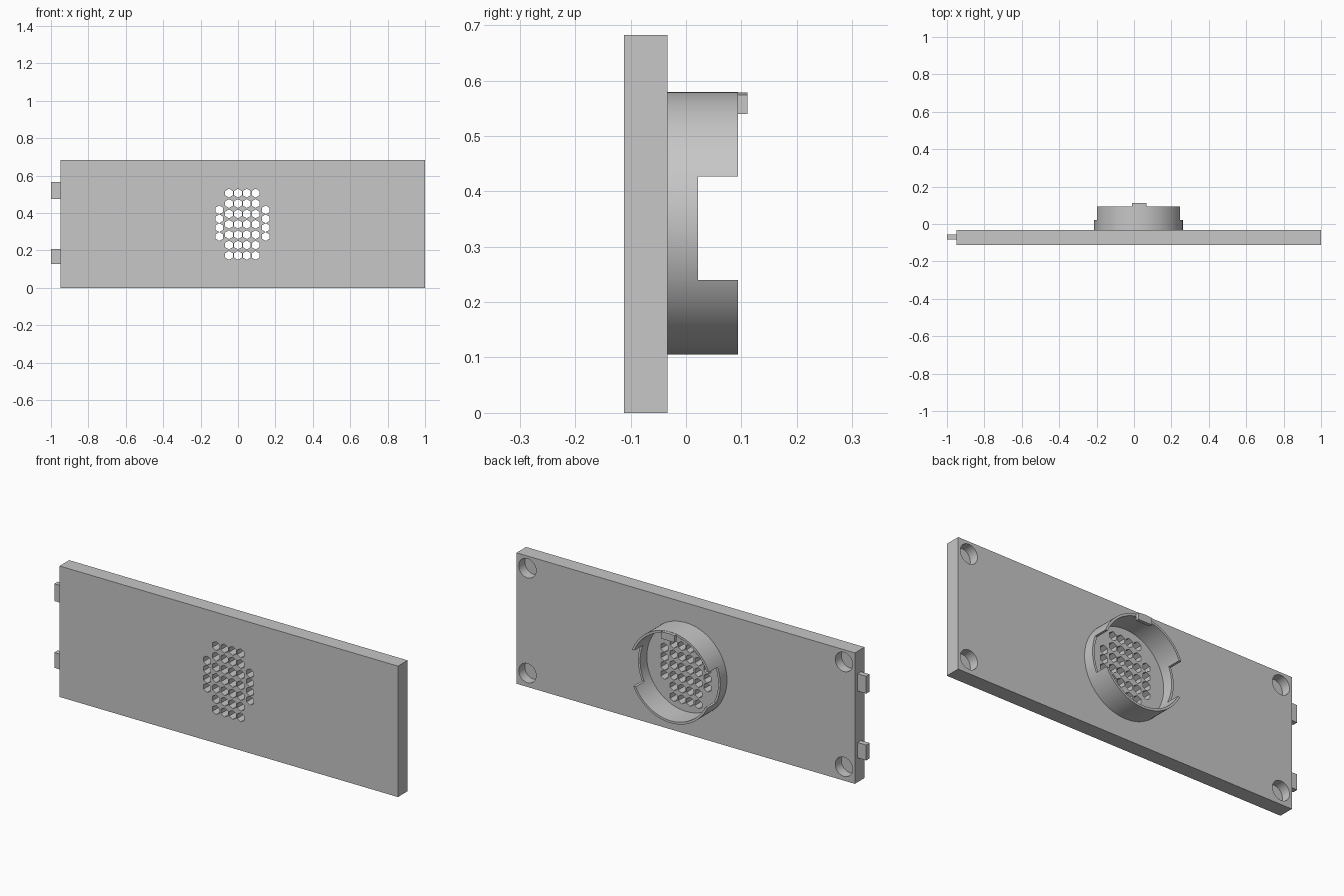
import bpy, bmesh, math
from mathutils import Vector

if "Cube" in bpy.data.objects:
    bpy.data.objects.remove(bpy.data.objects["Cube"], do_unlink=True)

# Single grey material
grey = bpy.data.materials.new("light grey")
grey.use_nodes = True
grey.diffuse_color = (0.57, 0.57, 0.57, 1)
grey.node_tree.nodes["Principled BSDF"].inputs["Base Color"].default_value = (0.57, 0.57, 0.57, 1)

FRONT, BACK = -0.112, -0.033          # plate faces along y
RING_X, RING_Z, RING_R, WALL = 0.024, 0.342, 0.237, 0.012
RIM, LOW_RIM = 0.094, 0.022           # ring heights along y


def prism(bm, points, y0, y1):
    """Extrude an (x, z) outline from y0 to y1."""
    face = bm.faces.new([bm.verts.new((x, y0, z)) for x, z in points])
    out = bmesh.ops.extrude_face_region(bm, geom=[face])
    moved = [v for v in out["geom"] if isinstance(v, bmesh.types.BMVert)]
    bmesh.ops.translate(bm, verts=moved, vec=Vector((0, y1 - y0, 0)))


def rect(x0, x1, z0, z1):
    return [(x0, z0), (x1, z0), (x1, z1), (x0, z1)]


def circle(x, z, r, n, turn=0.0):
    return [(x + r * math.cos(turn + math.tau * i / n),
             z + r * math.sin(turn + math.tau * i / n)) for i in range(n)]


def build(name, prisms):
    """Make one object from a list of (outline, y0, y1)."""
    bm = bmesh.new()
    for points, y0, y1 in prisms:
        prism(bm, points, y0, y1)
    bmesh.ops.recalc_face_normals(bm, faces=bm.faces)
    mesh = bpy.data.meshes.new(name)
    bm.to_mesh(mesh)
    bm.free()
    mesh.materials.append(grey)
    ob = bpy.data.objects.new(name, mesh)
    bpy.context.collection.objects.link(ob)
    return ob


def activate(ob):
    bpy.ops.object.select_all(action='DESELECT')
    ob.select_set(True)
    bpy.context.view_layer.objects.active = ob


def cut(ob, prisms):
    """Subtract prisms from an object and discard the cutter."""
    cutter = build("cutter", prisms)
    cutter.hide_render = True
    mod = ob.modifiers.new("cut", 'BOOLEAN')
    mod.operation, mod.solver, mod.object = 'DIFFERENCE', 'EXACT', cutter
    activate(ob)
    bpy.ops.object.modifier_apply(modifier=mod.name)
    bpy.data.objects.remove(cutter, do_unlink=True)


def smooth(ob):
    activate(ob)
    bpy.ops.object.shade_smooth_by_angle(angle=math.radians(30))


# Panel with hexagonal grille and blind corner holes
plate = build("plate", [(rect(-0.95, 1.0, 0, 0.682), FRONT, BACK)])
centres = [(x, 0.173 + 0.0555 * row)
           for x in (-0.048, 0.0, 0.047, 0.094) for row in range(7)]
centres += [(x, 0.274 + 0.0475 * row) for x in (-0.1, 0.148) for row in range(4)]
grille = [(circle(x, z, 0.0235, 6, math.pi / 6), FRONT - 0.1, BACK + 0.1)
          for x, z in centres]
pockets = [(circle(x, z, 0.05, 40), BACK - 0.05, BACK + 0.05)
           for x in (-0.887, 0.937) for z in (0.072, 0.618)]
cut(plate, grille + pockets)
smooth(plate)

# Round holder with a notch on each side
ring = build("holder_ring", [(circle(RING_X, RING_Z, RING_R, 96), BACK, RIM)])
cut(ring, [(circle(RING_X, RING_Z, RING_R - WALL, 96), BACK - 0.1, RIM + 0.1)])
cut(ring, [(rect(-0.5, 0.5, 0.24, 0.427), LOW_RIM, RIM + 0.1)])
smooth(ring)

# Retaining clip on top of the holder, its top following the ring
arc = [(RING_X + dx, RING_Z + math.sqrt(RING_R ** 2 - dx ** 2) - 0.001)
       for dx in (0.043, 0.022, 0.0, -0.018, -0.036)]
build("holder_clip", [([(arc[-1][0], 0.54), (arc[0][0], 0.54)] + arc, RIM, 0.111)])

# Two side tabs
for name, z0, z1 in (("lower_tab", 0.127, 0.207), ("upper_tab", 0.475, 0.565)):
    build(name, [(rect(-1.0, -0.95, z0, z1), -0.083, -0.055)])
